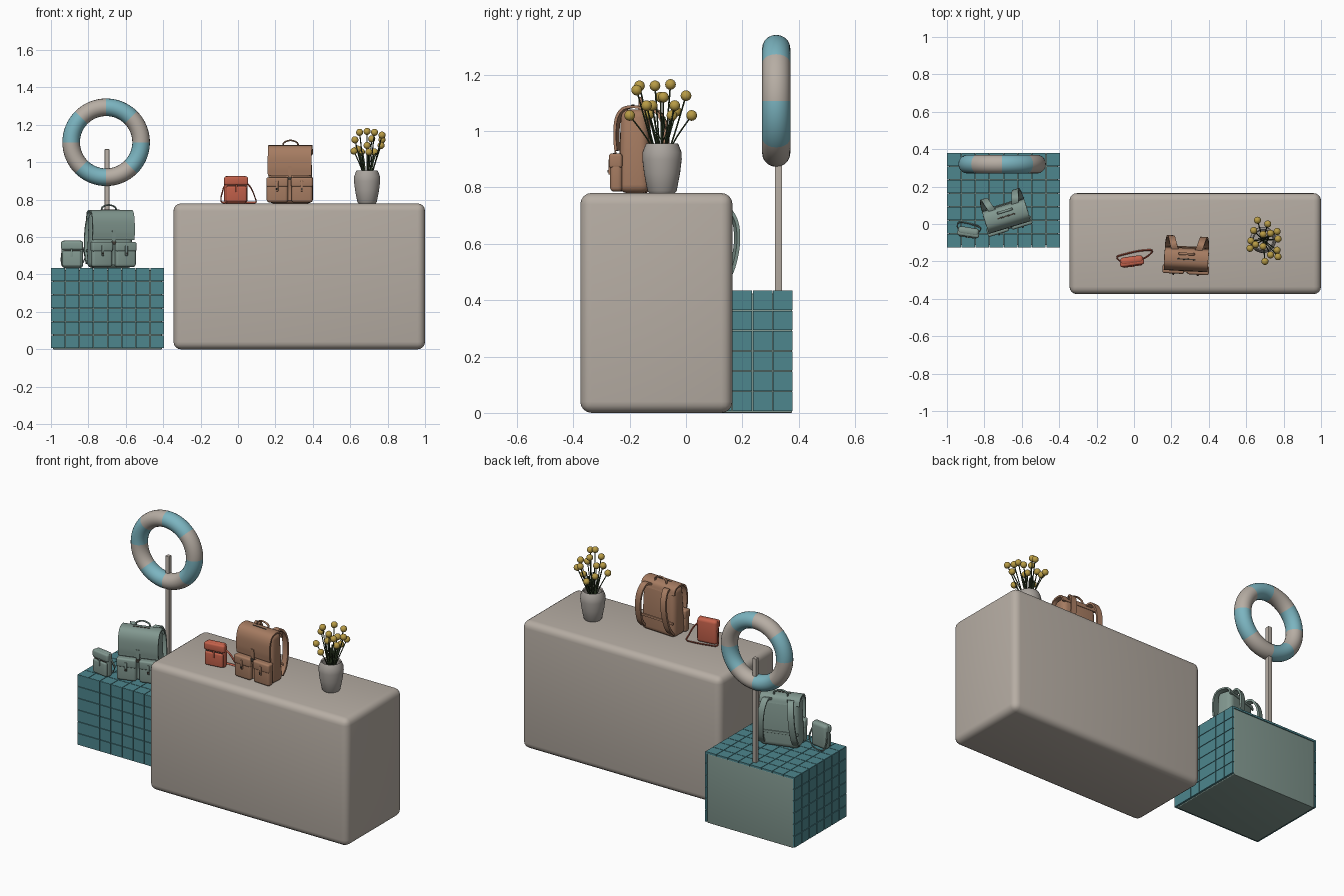
import bpy, bmesh, math
from mathutils import Matrix, Vector

if "Cube" in bpy.data.objects:
    bpy.data.objects.remove(bpy.data.objects["Cube"], do_unlink=True)


def material(name, rgb):
    m = bpy.data.materials.new(name)
    m.use_nodes = True
    m.diffuse_color = (*rgb, 1)
    m.node_tree.nodes["Principled BSDF"].inputs["Base Color"].default_value = (*rgb, 1)
    return m


CREAM = material("warm_cream", (0.47, 0.42, 0.37))
TILE = material("deep_teal", (0.075, 0.24, 0.27))
AQUA = material("aqua", (0.2, 0.46, 0.53))
BROWN = material("tan_leather", (0.38, 0.2, 0.12))
SAGE = material("sage_green", (0.22, 0.31, 0.275))
RED = material("coral_red", (0.55, 0.12, 0.07))
YELLOW = material("mustard_yellow", (0.48, 0.33, 0.06))
STEM = material("stem_green", (0.03, 0.05, 0.02))
STONE = material("stone_grey", (0.4, 0.37, 0.34))
DARK = material("dark_hardware", (0.06, 0.05, 0.04))


def finish(name, bm, mat, place=Matrix()):
    bmesh.ops.recalc_face_normals(bm, faces=bm.faces)
    me = bpy.data.meshes.new(name)
    bm.to_mesh(me)
    bm.free()
    me.materials.append(mat)
    ob = bpy.data.objects.new(name, me)
    bpy.context.collection.objects.link(ob)
    ob.matrix_world = place
    return ob


def add_box(bm, lo, hi):
    lo, hi = Vector(lo), Vector(hi)
    m = Matrix.Translation((lo + hi) / 2) @ Matrix.Diagonal((*(hi - lo), 1))
    return bmesh.ops.create_cube(bm, size=1, matrix=m)["verts"]


def box(name, lo, hi, mat, bevel=0.0, place=Matrix(), taper=(1, 1)):
    """Rounded box; taper scales the top about its centre."""
    bm = bmesh.new()
    verts = add_box(bm, lo, hi)
    for v in verts:
        if v.co.z > (lo[2] + hi[2]) / 2:
            for i in (0, 1):
                mid = (lo[i] + hi[i]) / 2
                v.co[i] = mid + (v.co[i] - mid) * taper[i]
    if bevel:
        bmesh.ops.bevel(bm, geom=bm.edges[:], offset=bevel, segments=4,
                        profile=0.5, affect="EDGES", clamp_overlap=True)
    return finish(name, bm, mat, place)


def smooth_path(points, steps=6):
    """Catmull-Rom curve through the points."""
    p = [Vector(q) for q in points]
    p = [2 * p[0] - p[1]] + p + [2 * p[-1] - p[-2]]
    out = []
    for a, b, c, d in zip(p, p[1:], p[2:], p[3:]):
        for k in range(steps):
            t = k / steps
            out.append(0.5 * (2 * b + (c - a) * t + (2 * a - 5 * b + 4 * c - d) * t * t
                              + (3 * b - a - 3 * c + d) * t ** 3))
    return out + [p[-2]]


def sweep(name, points, mat, across, thick, place=Matrix(), sides=4, side=(1, 0, 0), steps=6):
    """Sweep a flat (4 sides) or round section along a path."""
    path = smooth_path(points, steps)
    bm, rings = bmesh.new(), []
    for i, c in enumerate(path):
        tan = (path[min(i + 1, len(path) - 1)] - path[max(i - 1, 0)]).normalized()
        normal = tan.cross(Vector(side)).normalized()
        bi = normal.cross(tan)
        ring = []
        for k in range(sides):
            a = math.tau * (k + 0.5) / sides
            r = math.sqrt(0.5) if sides == 4 else 0.5
            ring.append(bm.verts.new(c + bi * math.cos(a) * r * across
                                     + normal * math.sin(a) * r * thick))
        rings.append(ring)
    for r, s in zip(rings, rings[1:]):
        for k in range(sides):
            bm.faces.new((r[k], r[k - 1], s[k - 1], s[k]))
    bm.faces.new(rings[0])
    bm.faces.new(rings[-1])
    return finish(name, bm, mat, place)


def at(x, y, z, turn):
    return Matrix.Translation((x, y, z)) @ Matrix.Rotation(math.radians(turn), 4, "Z")


# Counter and tiled plinth
box("counter", (-0.345, -0.375, 0), (1, 0.165, 0.78), CREAM, 0.04)
X0, X1, Y0, Y1, TOP, T = -1.0, -0.395, -0.125, 0.38, 0.435, 0.012
box("plinth_core", (X0 + T, Y0 + T, 0), (X1 - T, Y1 - 0.004, TOP - T), SAGE, 0.004)

bm = bmesh.new()
G = 0.0015
NX, NY, NZ = 8, 7, 6
sx, sy, sz = (X1 - X0) / NX, (Y1 - Y0) / NY, (TOP - 0.005) / NZ
for i in range(NX):
    x = X0 + i * sx
    for j in range(NY):
        y = Y0 + j * sy
        add_box(bm, (x + G, y + G, TOP - T), (x + sx - G, y + sy - G, TOP))
    for k in range(NZ):
        z = 0.005 + k * sz
        add_box(bm, (x + G, Y0, z + G), (x + sx - G, Y0 + T, z + sz - G))
for j in range(NY):
    for k in range(NZ):
        y, z = Y0 + j * sy, 0.005 + k * sz
        for x in (X0, X1 - T):
            add_box(bm, (x, y + G, z + G), (x + T, y + sy - G, z + sz - G))
finish("plinth_tiles", bm, TILE)

# Life ring on its post
box("ring_post", (-0.713, 0.315, 0.43), (-0.688, 0.341, 1.07), CREAM, 0.002)
bpy.ops.mesh.primitive_torus_add(major_segments=64, minor_segments=20,
                                 major_radius=0.187, minor_radius=0.047,
                                 location=(-0.705, 0.32, 1.107),
                                 rotation=(math.pi / 2, 0, 0))
ring = bpy.context.object
ring.name = "life_ring"
ring.scale.z = 1.06
for m in (CREAM, AQUA):
    ring.data.materials.append(m)
for f in ring.data.polygons:
    angle = math.atan2(f.center.y, f.center.x)
    f.material_index = math.floor(angle / (math.pi / 4)) % 2

# Vase
VX, VY, VZ = 0.69, -0.085, 0.78
profile = [(0, 0), (0.046, 0), (0.052, 0.008), (0.064, 0.07), (0.07, 0.12), (0.069, 0.145),
           (0.06, 0.168), (0.056, 0.176), (0.05, 0.168), (0.052, 0.12), (0, 0.11)]
bm = bmesh.new()
vs = [bm.verts.new((r, 0, z)) for r, z in profile]
es = [bm.edges.new(e) for e in zip(vs, vs[1:])]
bmesh.ops.spin(bm, geom=vs + es, axis=(0, 0, 1), cent=(0, 0, 0), angle=math.tau,
               steps=32, use_duplicate=False)
bmesh.ops.remove_doubles(bm, verts=bm.verts, dist=0.0005)
finish("vase", bm, STONE, Matrix.Translation((VX, VY, VZ)))

# Ball flowers on curved stems
blooms = [(0.66, 0.02, 1.055), (0.715, 0, 1.125), (0.64, -0.035, 1.07), (0.77, -0.08, 1.12),
          (0.69, -0.055, 1.165), (0.625, -0.09, 1.12), (0.765, -0.04, 1.09),
          (0.65, -0.11, 1.16), (0.73, -0.165, 1.16), (0.7, -0.2, 1.055), (0.765, -0.14, 1.09),
          (0.69, -0.12, 1.09), (0.73, -0.05, 1.055), (0.77, -0.175, 1.145), (0.62, -0.13, 1.06)]
for n, b in enumerate(blooms):
    dx, dy = b[0] - VX, b[1] - VY
    sweep(f"flower_stem_{n}", [(VX + dx * 0.1, VY + dy * 0.1, VZ + 0.11),
                               (VX + dx * 0.45, VY + dy * 0.45, 0.97), b],
          STEM, 0.006, 0.006, sides=6, side=(0.8, 0.6, 0.05))
    bm = bmesh.new()
    bmesh.ops.create_icosphere(bm, subdivisions=3, radius=0.019)
    finish(f"flower_ball_{n}", bm, YELLOW, Matrix.Translation(b))
    if n % 2:
        sweep(f"flower_leaf_{n}", [(VX + dx * 0.2, VY + dy * 0.2, 0.92),
                                   (VX + dx * 0.4, VY - dy * 0.2, 1.0),
                                   (VX + dx * 0.6, VY - dy * 0.3, 1.05)],
              STEM, 0.008, 0.003)


def backpack(tag, mat, place):
    def part(name, lo, hi, m=mat, bevel=0.003, taper=(1, 1)):
        box(f"{tag}_{name}", lo, hi, m, bevel, place, taper)

    def band(name, pts, w, t=0.01, m=mat, **kw):
        sweep(f"{tag}_{name}", pts, m, w, t, place, **kw)

    part("body", (-0.12, -0.055, 0), (0.12, 0.057, 0.297), bevel=0.03, taper=(0.92, 0.85))
    band("flap", [(0, 0.047, 0.262), (0, 0.035, 0.295), (0, 0, 0.306), (0, -0.04, 0.298),
                  (0, -0.062, 0.262), (0, -0.067, 0.2), (0, -0.063, 0.15)], 0.235)
    band("handle", [(-0.04, 0.02, 0.296), (-0.036, 0.02, 0.324), (0, 0.02, 0.337),
                    (0.036, 0.02, 0.324), (0.04, 0.02, 0.296)], 0.014, 0.009,
         sides=8, side=(0, 1, 0))
    part("top_seam", (-0.05, -0.012, 0.305), (0.05, -0.005, 0.313), DARK, 0.001)
    band("closure_strap", [(0, -0.074, 0.2), (0, -0.07, 0.14), (0, -0.06, 0.08),
                           (0, -0.058, 0.015)], 0.02, 0.005)
    part("closure_buckle", (-0.011, -0.078, 0.125), (0.011, -0.068, 0.142), DARK, 0.001)
    part("back_band", (-0.115, 0.054, 0.085), (0.115, 0.061, 0.1))
    for s, side in ((1, "left"), (-1, "right")):
        x = s * 0.066
        part(f"{side}_pocket", (x - 0.057, -0.084, 0.005), (x + 0.057, -0.04, 0.13), bevel=0.015)
        part(f"{side}_pocket_flap", (x - 0.058, -0.088, 0.088), (x + 0.058, -0.04, 0.14),
             bevel=0.01)
        part(f"{side}_pocket_tab", (x - 0.007, -0.092, 0.065), (x + 0.007, -0.083, 0.12))
        part(f"{side}_pocket_stud", (x - 0.005, -0.095, 0.072), (x + 0.005, -0.09, 0.082),
             DARK, 0.001)
        band(f"{side}_shoulder_strap", [(s * 0.06, 0.035, 0.285), (s * 0.075, 0.075, 0.29),
                                        (s * 0.085, 0.105, 0.24), (s * 0.092, 0.108, 0.16),
                                        (s * 0.098, 0.085, 0.07), (s * 0.1, 0.05, 0.025)],
             0.036, 0.012)


def pouch(tag, mat, place, w, strap):
    def part(name, lo, hi, m=mat, bevel=0.003):
        box(f"{tag}_{name}", lo, hi, m, bevel, place)

    h = w / 2
    part("body", (-h, -0.022, 0), (h, 0.022, 0.147), bevel=0.018)
    part("front_pocket", (-h + 0.007, -0.033, 0.008), (h - 0.007, -0.01, 0.092), bevel=0.01)
    part("flap", (-h - 0.002, -0.028, 0.097), (h + 0.002, 0.0, 0.144), bevel=0.011)
    part("zip", (-h + 0.012, -0.025, 0.0925), (h - 0.012, -0.02, 0.0965), DARK, 0)
    part("tab", (-0.006, -0.036, 0.06), (0.006, -0.026, 0.102))
    sweep(f"{tag}_strap", strap, mat, 0.01, 0.004, place, side=(0, 0.6, 0.8))


# Bags on the counter and the plinth
backpack("tan_backpack", BROWN, at(0.28, -0.18, 0.78, -3))
backpack("sage_backpack", SAGE, at(-0.685, 0.05, TOP, 17))
pouch("coral_pouch", RED, at(-0.012, -0.195, 0.78, 8), 0.125,
      [(0.06, 0, 0.11), (0.085, 0.01, 0.08), (0.108, 0.025, 0.03), (0.112, 0.04, 0.006),
       (0.05, 0.045, 0.005), (-0.02, 0.04, 0.005), (-0.075, 0.03, 0.012), (-0.064, 0.005, 0.09)])
pouch("sage_pouch", SAGE, at(-0.885, -0.04, TOP, -9), 0.115,
      [(0.055, 0.005, 0.11), (0.062, 0.028, 0.05), (0.02, 0.04, 0.006),
       (-0.05, 0.042, 0.005), (-0.065, 0.025, 0.04), (-0.056, 0.005, 0.11)])

# Smooth shading with sharp edges kept
bpy.ops.object.select_all(action="DESELECT")
for ob in bpy.context.scene.objects:
    if ob.type == "MESH":
        ob.select_set(True)
        bpy.context.view_layer.objects.active = ob
bpy.ops.object.shade_smooth_by_angle(angle=math.radians(35))
